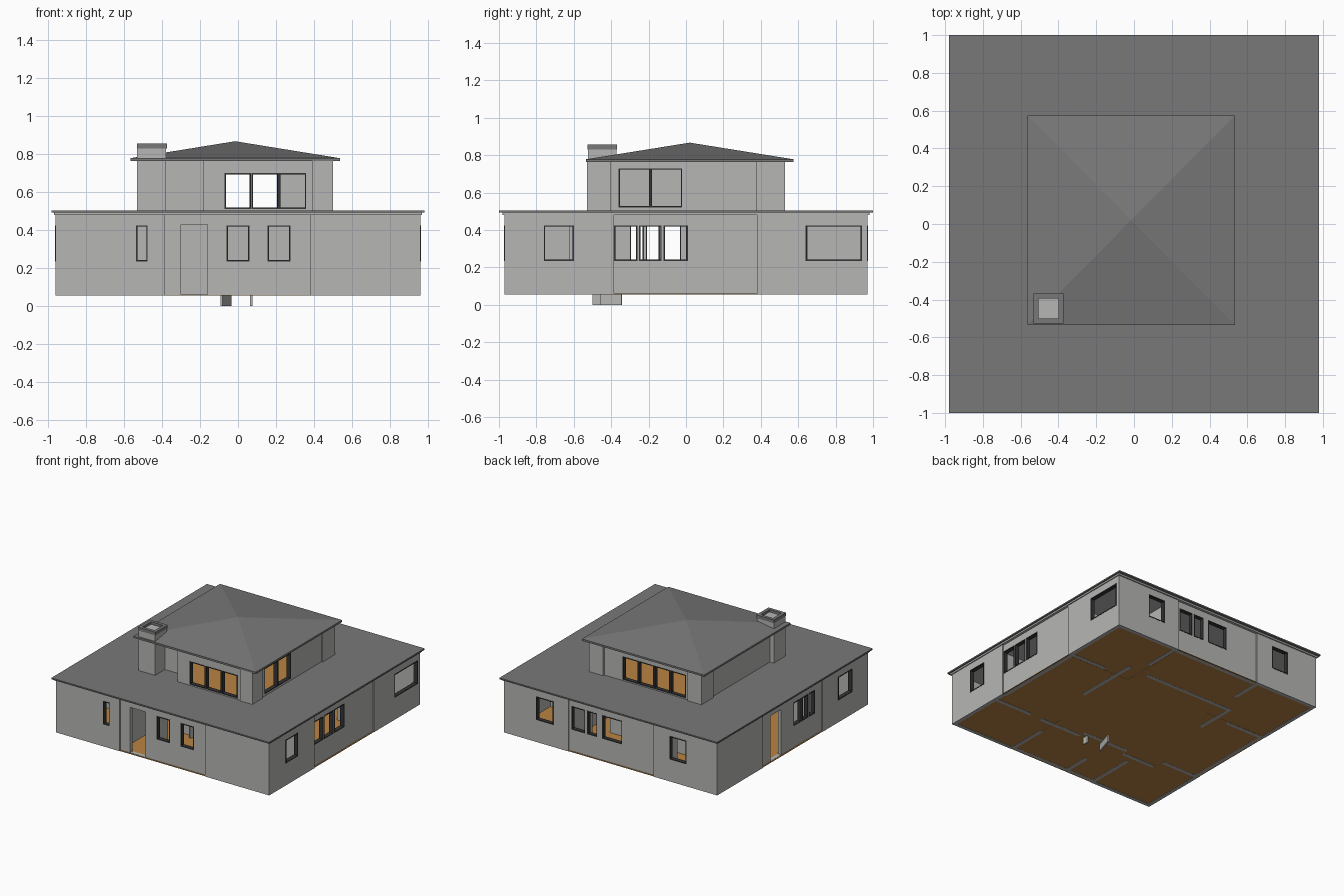
import bpy, bmesh
from mathutils import Vector

cube = bpy.data.objects.get("Cube")
if cube:
    bpy.data.objects.remove(cube)


def material(name, r, g, b):
    m = bpy.data.materials.new(name)
    m.use_nodes = True
    m.diffuse_color = (r, g, b, 1)
    m.node_tree.nodes["Principled BSDF"].inputs["Base Color"].default_value = (r, g, b, 1)
    return m


WALL = material("wall grey", .47, .47, .46)
ROOF = material("roof grey", .19, .19, .19)
FRAME = material("frame dark", .035, .035, .035)
WOOD = material("floor wood", .48, .23, .055)


def finish(name, bm, *mats):
    bmesh.ops.recalc_face_normals(bm, faces=bm.faces)
    mesh = bpy.data.meshes.new(name)
    bm.to_mesh(mesh)
    bm.free()
    for m in mats:
        mesh.materials.append(m)
    ob = bpy.data.objects.new(name, mesh)
    bpy.context.collection.objects.link(ob)
    return ob


def box(name, xs, ys, zs, mat):
    bm = bmesh.new()
    bmesh.ops.create_cube(bm, size=1)
    for v in bm.verts:
        v.co = Vector([(r[0] + r[1]) / 2 + c * (r[1] - r[0]) for r, c in zip((xs, ys, zs), v.co)])
    return finish(name, bm, mat)


def panel(name, axis, at, span, zs, mat, thick, openings=()):
    """Upright panel along an axis, with rectangular openings (a0, a1, z0, z1)."""
    bm = bmesh.new()
    cols = sorted({*span, *[a for o in openings for a in o[:2]]})
    rows = sorted({*zs, *[z for o in openings for z in o[2:]]})
    grid = {}

    def vert(a, z):
        if (a, z) not in grid:
            grid[a, z] = bm.verts.new((a, at, z) if axis == "x" else (at, a, z))
        return grid[a, z]

    for a, b in zip(cols, cols[1:]):
        for c, d in zip(rows, rows[1:]):
            u, w = (a + b) / 2, (c + d) / 2
            if not any(o[0] < u < o[1] and o[2] < w < o[3] for o in openings):
                bm.faces.new([vert(a, c), vert(b, c), vert(b, d), vert(a, d)])
    ob = finish(name, bm, mat)
    mod = ob.modifiers.new("thickness", "SOLIDIFY")
    mod.thickness, mod.offset = thick, 0
    return ob


def wall(name, axis, at, span, zs, windows=(), doors=()):
    """Wall with framed windows and plain door openings."""
    panel(name, axis, at, span, zs, WALL, .03, [*windows, *doors])
    for i, (a, b, c, d) in enumerate(windows):
        e = .007
        panel(f"{name}_window_frame_{i + 1}", axis, at, (a, b), (c, d), FRAME, .034,
              [(a + e, b - e, c + e, d - e)])


# Ground floor outer walls: two corner sections and a slightly recessed middle per side
LOW = (.055, .492)
SILL, HEAD = .235, .425


def row(*spans):
    return [(a, b, SILL, HEAD) for a, b in spans]


sides = {
    "front": ("x", -.955, 1, row((-.535, -.475), (-.06, .06), (.155, .275)),
              [(-.3, -.16, .062, .43)]),
    "back": ("x", .955, -1, row((.515, .67), (.236, .36), (.128, .218), (-.097, .083),
                                (-.683, -.53)), []),
    "right": ("y", .945, -1, row((-.76, -.6), (-.385, -.26), (-.25, -.13), (-.12, .01),
                                 (.64, .94)), []),
    "left": ("y", -.945, 1, row((-.766, -.584), (-.3, -.225), (-.215, -.14), (-.13, -.026)),
             [(.13, .27, .062, .43)]),
}
for side, (axis, at, inward, windows, doors) in sides.items():
    end = .96 if axis == "x" else .97
    for part, lo, hi, inset in (("start", -end, -.385, 0), ("middle", -.385, .38, .012),
                                ("end", .38, end, 0)):
        inside = lambda o: lo < (o[0] + o[1]) / 2 < hi
        wall(f"{side}_wall_{part}", axis, at + inset * inward, (lo, hi), LOW,
             list(filter(inside, windows)), list(filter(inside, doors)))

# Ground floor and interior partitions reaching just through it
box("ground_floor", (-.93, .93), (-.94, .94), (.057, .061), WOOD)
box("threshold_front_back", (-.385, .38), (-.968, .968), (.056, .06), WOOD)
box("threshold_left_right", (-.958, .958), (-.385, .38), (.056, .06), WOOD)
partitions = [
    ("y", .49, 0, .54), ("x", .52, -.49, .31), ("y", -.49, .19, .54),
    ("x", -.49, .12, .5), ("x", -.49, -.6, -.3), ("x", -.44, -.3, .12),
    ("y", .38, -.94, -.62), ("y", -.4, -.94, -.55), ("y", -.14, -.94, -.72),
    ("y", .4, .65, .94), ("y", -.4, .7, .94), ("x", .4, .62, .93),
    ("x", .36, -.93, -.6), ("x", -.4, -.93, -.62), ("x", -.48, .6, .93),
]
for i, (axis, at, a, b) in enumerate(partitions):
    panel(f"partition_{i + 1}", axis, at, (a, b), LOW, WALL, .03)

# Two door leaves hanging below the floor
box("small_door_leaf", (.063, .077), (-.5, -.455), (0, .2), WALL)
leaf = panel("angled_door_leaf", "y", 0, (-.08, .08), (0, .2), WALL, .012)
leaf.location = (-.063, -.42, 0)
leaf.rotation_euler.z = -.3

# Wide lower roof with its fascia
box("lower_fascia", (-.968, .968), (-.98, .98), (.48, .494), WALL)
box("lower_roof", (-.98, .98), (-1, 1), (.493, .504), ROOF)

# Upper storey floor and walls
box("upper_floor", (-.48, .48), (-.38, .49), (.503, .508), WOOD)
box("upper_floor_front", (-.17, .48), (-.5, -.38), (.503, .508), WOOD)
UP = (.5, .767)
wall("upper_front_wall", "x", -.505, (-.17, .4), UP,
     [(a, a + .142, .512, .7) for a in (-.07, .073, .216)])
wall("upper_back_wall", "x", .5, (-.4, .4), UP,
     [(a, a + .142, .512, .7) for a in (-.36, -.217, -.074, .069)])
wall("upper_right_wall", "y", .475, (-.42, .38), UP,
     [(a, a + .169, .52, .73) for a in (-.36, -.19)])
wall("upper_left_wall", "y", -.48, (-.38, .38), UP)
wall("upper_recess_wall", "x", -.385, (-.4, -.17), UP)
wall("upper_recess_return", "y", -.17, (-.515, -.385), UP)
box("upper_pier_front_right", (.39, .5), (-.53, -.4), UP, WALL)
box("upper_pier_back_right", (.375, .5), (.375, .53), UP, WALL)
box("upper_pier_back_left", (-.51, -.385), (.375, .53), UP, WALL)

# Hipped upper roof: a thin slab whose top face is poked up to a peak
roof = bmesh.new()
X, Y = (-.565, .535), (-.535, .575)
base = roof.faces.new([roof.verts.new((x, y, .763)) for x, y in
                       ((X[0], Y[0]), (X[1], Y[0]), (X[1], Y[1]), (X[0], Y[1]))])
top = bmesh.ops.extrude_face_region(roof, geom=[base], use_keep_orig=True)["geom"]
for v in top:
    if isinstance(v, bmesh.types.BMVert):
        v.co.z = .778
lid = next(f for f in top if isinstance(f, bmesh.types.BMFace))
peak = bmesh.ops.poke(roof, faces=[lid])["verts"][0]
peak.co.z = .867
finish("upper_roof", roof, ROOF)

# Chimney with an open cap
CX, CY = (-.53, -.378), (-.525, -.372)
box("chimney_column", CX, CY, (.5, .832), WALL)
cap = bmesh.new()
bmesh.ops.create_cube(cap, size=1)
for v in cap.verts:
    v.co = (-.453 + v.co.x * .158, -.448 + v.co.y * .158, .843 + v.co.z * .026)
lid = max(cap.faces, key=lambda f: f.calc_center_median().z)
bmesh.ops.inset_region(cap, faces=[lid], thickness=.036)
well = bmesh.ops.extrude_discrete_faces(cap, faces=[lid])["faces"][0]
for v in well.verts:
    v.co.z -= .02
well.material_index = 1
finish("chimney_cap", cap, ROOF, WALL)
